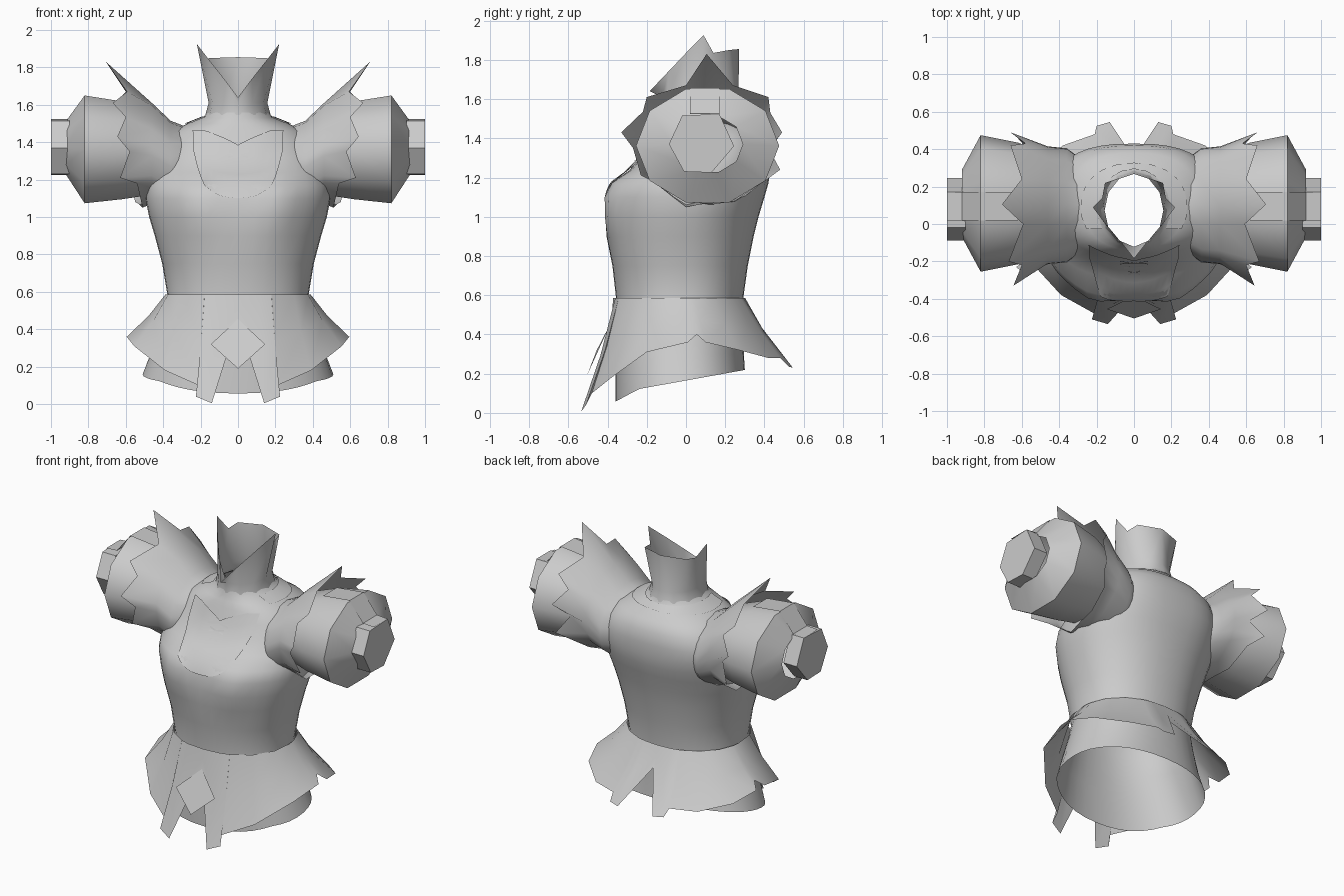
import bpy
from math import sin, cos, pi, atan2, exp, radians
from mathutils import Vector

cube = bpy.data.objects.get("Cube")
if cube:
    bpy.data.objects.remove(cube, do_unlink=True)

grey = bpy.data.materials.new("cloth_grey")
grey.use_nodes = True
GREY = (0.6, 0.6, 0.6, 1)
grey.diffuse_color = GREY
grey.node_tree.nodes["Principled BSDF"].inputs["Base Color"].default_value = GREY


def make(name, verts, faces, angle=50, mirror=False, wrap=None, offset=0.008):
    me = bpy.data.meshes.new(name)
    me.from_pydata([tuple(v) for v in verts], [], faces)
    me.materials.append(grey)
    ob = bpy.data.objects.new(name, me)
    bpy.context.collection.objects.link(ob)
    bpy.ops.object.select_all(action='DESELECT')
    ob.select_set(True)
    bpy.context.view_layer.objects.active = ob
    bpy.ops.object.shade_smooth_by_angle(angle=radians(angle))
    if mirror:
        m = ob.modifiers.new("Mirror", 'MIRROR')
        m.merge_threshold = 0.0005
    if wrap:
        s = ob.modifiers.new("Wrap", 'SHRINKWRAP')
        s.target = wrap
        s.wrap_method = 'NEAREST_SURFACEPOINT'
        s.wrap_mode = 'OUTSIDE_SURFACE'
        s.offset = offset
    return ob


def loft(name, rings, closed=True, cap=False, **kw):
    n = len(rings[0])
    verts = [v for r in rings for v in r]
    faces = []
    for i in range(len(rings) - 1):
        for j in range(n if closed else n - 1):
            k = (j + 1) % n
            faces.append((i*n + j, i*n + k, (i+1)*n + k, (i+1)*n + j))
    if cap:
        faces.append(tuple((len(rings) - 1)*n + j for j in range(n)))
    return make(name, verts, faces, **kw)


def spow(v, p):
    return abs(v) ** p * (1 if v >= 0 else -1)


def body_point(a, z, w, front, back, n=2.2):
    # rounded cross-section with a gentle swell at the bust
    c = (front + back) / 2
    x = w * spow(cos(a), 2 / n)
    y = c + (back - front) / 2 * spow(sin(a), 2 / n)
    if sin(a) < 0:
        y -= 0.035 * exp(-((abs(x) - 0.22) / 0.1) ** 2 - ((z - 1.06) / 0.13) ** 2)
    return Vector((x, y, z))


# Torso with the inner skirt, hem rising towards the back
SEG = 40
angles = [2 * pi * j / SEG for j in range(SEG)]
profile = [
    (0.30, .455, -.36, .295, 2.2), (0.45, .405, -.355, .29, 2.2), (0.57, .375, -.355, .29, 2.2),
    (0.75, .405, -.375, .315, 2.2), (0.90, .445, -.405, .345, 2.2), (1.00, .475, -.41, .37, 2.2),
    (1.10, .495, -.405, .40, 2.3), (1.17, .49, -.38, .42, 2.4), (1.24, .475, -.285, .43, 2.5),
    (1.32, .45, -.22, .43, 2.6), (1.40, .41, -.18, .42, 2.5), (1.46, .35, -.16, .38, 2.4),
    (1.50, .27, -.14, .32, 2.2), (1.53, .19, -.128, .29, 2.0), (1.56, .163, -.12, .277, 2.0)]
hem = [body_point(a, 0, .51, -.36, .30) for a in angles]
for p in hem:
    p.z = 0.165 + 0.18 * p.y + 0.36 * min(0, p.y + 0.24)
torso = loft("torso", [hem] + [[body_point(a, *r) for a in angles] for r in profile])

# Pointed collar, open at the front
collar_top = [(0, -.185, 1.64), (.075, -.09, 1.74), (.15, 0, 1.835), (.22, .09, 1.925),
              (.17, .14, 1.835), (.155, .22, 1.85), (0, .27, 1.855)]
collar_low = [[body_point(-pi/2 + pi*i/6, z, w, yf, yb, 2) for i in range(7)]
              for z, w, yf, yb in ((1.545, .175, -.126, .286), (1.61, .157, -.122, .268))]
loft("collar", collar_low + [collar_top], closed=False, mirror=True)

# Peplum flaring from the waist with split tails
peplum_edge = [Vector(p) for p in [
    (0, -.38, .45), (.14, -.535, .005), (.225, -.51, .04), (.21, -.48, .10), (.39, -.38, .18),
    (.555, -.2, .31), (.595, .01, .36), (.55, .055, .40), (.595, .10, .36), (.54, .27, .32),
    (.38, .42, .28), (.21, .48, .28), (.20, .525, .235), (.13, .545, .23), (0, .35, .45)]]
waist = [body_point(atan2(p.y + .03, p.x), .585, .39, -.372, .302) for p in peplum_edge]
middle = []
for w, p in zip(waist, peplum_edge):
    m = w.lerp(p, .43)
    m.z = (w.z + p.z) / 2
    middle.append(m)
loft("peplum", [peplum_edge, middle, waist], closed=False, mirror=True)

# Diamond plate over the front split
make("waist_diamond", [(0, -.385, .455), (.145, -.455, .32), (0, -.505, .19), (-.145, -.455, .32)],
     [(0, 3, 2, 1)])


def arm_ring(x, ry, rz, cy, cz, angs):
    return [Vector((x, cy + ry * cos(a), cz + rz * sin(a))) for a in angs]


# Jagged shoulder caps with a tall top spike
cap_edge = [Vector(p) for p in [
    (.706, .105, 1.83), (.593, 0, 1.67), (.67, -.2, 1.61), (.60, -.22, 1.535), (.645, -.33, 1.43),
    (.58, -.27, 1.35), (.63, -.23, 1.21), (.54, -.17, 1.18), (.51, 0, 1.05), (.53, .12, 1.07),
    (.55, .25, 1.08), (.57, .4, 1.18), (.64, .48, 1.24), (.57, .42, 1.35), (.66, .49, 1.43),
    (.58, .43, 1.53), (.66, .42, 1.61), (.60, .24, 1.67)]]
cap_angles = [atan2(p.z - 1.36, p.y - .1) for p in cap_edge]
loft("shoulder_caps", [arm_ring(x, ry, rz, .1, cz, cap_angles) for x, ry, rz, cz in (
    (.27, .24, .22, 1.26), (.36, .305, .24, 1.275), (.46, .315, .275, 1.335))] + [cap_edge],
    mirror=True)

# Puffed sleeves, flat on top, tapering sharply to the cuff
puff_angles = [pi/2 + pi/10 + 2*pi*j/10 for j in range(10)]
loft("puff_sleeves", [arm_ring(x, ry, rz, .11, cz, puff_angles) for x, ry, rz, cz in (
    (.45, .26, .23, 1.34), (.62, .325, .275, 1.357), (.82, .365, .303, 1.362),
    (.92, .18, .15, 1.37))], mirror=True, angle=60)

# Six-sided closed cuffs
cuff = [(.245, 1.36), (.17, 1.525), (-.02, 1.515), (-.087, 1.37), (-.01, 1.23), (.13, 1.225)]
loft("cuffs", [[(x, y, z) for y, z in cuff] for x in (.90, 1.0)], cap=True, mirror=True, angle=25)

# Strap running over each sleeve to the cuff
loft("sleeve_straps", [[(x, .17, z), (x, .02, z)] for x, z in
                       ((.62, 1.635), (.82, 1.657), (.92, 1.53), (1.0, 1.525))],
     closed=False, mirror=True, angle=25)

# Bib over the chest, V-shaped at the neck and rounded below, wrapped on the torso
bib_rows = []
for z, w, drop, power in ((1.17, .18, .065, 2.5), (1.24, .205, .06, 2), (1.31, .23, .06, 1.6),
                          (1.38, .25, .07, 1.3), (1.44, .26, .085, 1), (1.51, .265, .11, 1)):
    row = []
    for i in range(13):
        t = i / 6 - 1
        zz = z - drop * (1 - abs(t) ** power)
        row.append((w * t, -.42 + .7 * max(0, zz - 1.12), zz))
    bib_rows.append(row)
loft("chest_bib", bib_rows, closed=False, wrap=torso)

# Yoke around the back of the neck
yoke = [[body_point(-.5 + (pi + 1) * i / 14, z, w, yf, yb) for i in range(15)]
        for z, w, yf, yb in ((1.50, .285, -.14, .325), (1.535, .19, -.125, .285))]
loft("neck_yoke", yoke, closed=False, wrap=torso)

# Crossed laces at the neckline
for row, (z, w) in enumerate(((1.375, .075), (1.33, .052), (1.285, .03))):
    for side in (-1, 1):
        lace = []
        for i in range(7):
            x, zz = side * w * (i / 3 - 1), z - .035 * i / 6
            y = -.17 - (1.4 - z) * .6
            lace.append([(x, y, zz), (x, y, zz + .012)][::side])
        loft(f"neck_lace_{'left' if side > 0 else 'right'}_{row + 1}", lace, closed=False,
             wrap=torso, offset=0.014)
